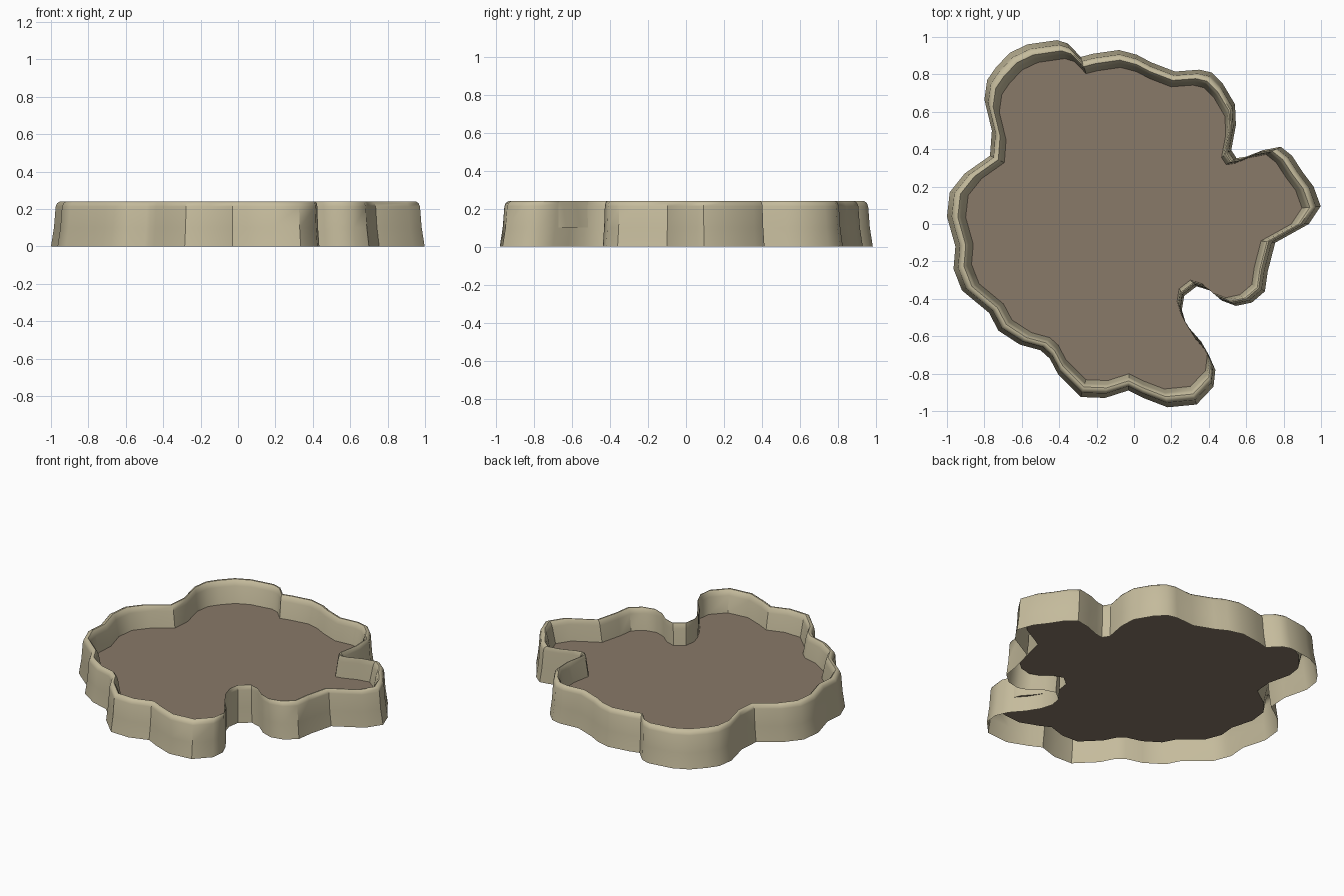
import bpy, bmesh, math

# Outline of the pond at ground level, counter-clockwise from the back
OUTLINE = [
    (-.41, .983), (-.57, .96), (-.665, .915), (-.74, .835), (-.785, .77), (-.80, .665),
    (-.76, .50), (-.77, .365), (-.905, .27), (-.985, .17), (-1.0, .04), (-.955, -.12),
    (-.965, -.24), (-.92, -.355), (-.775, -.475), (-.725, -.57), (-.61, -.645),
    (-.50, -.675), (-.45, -.72), (-.405, -.805), (-.285, -.925), (-.155, -.93),
    (-.03, -.89), (.05, -.93), (.18, -.98), (.335, -.965), (.425, -.87), (.435, -.78),
    (.40, -.70), (.33, -.62), (.28, -.54), (.256, -.46), (.268, -.385), (.335, -.333),
    (.405, -.355), (.47, -.41), (.545, -.438), (.63, -.42), (.70, -.36), (.715, -.255),
    (.755, -.10), (.935, 0), (.998, .095), (.96, .20), (.90, .28), (.845, .365),
    (.785, .413), (.69, .395), (.60, .36), (.548, .352), (.52, .395), (.545, .53),
    (.54, .64), (.475, .75), (.415, .81), (.35, .825), (.22, .815), (.09, .865),
    (.015, .905), (-.08, .93), (-.22, .91), (-.285, .893), (-.32, .93), (-.355, .965)]

# Wall section: (scale of the outline, height), outside foot to inside foot
SECTION = [(1, 0), (.984, .10), (.975, .212), (.968, .23), (.953, .24),
           (.942, .24), (.93, .228), (.922, .205), (.90, .10)]


def material(name, rgb):
    m = bpy.data.materials.new(name)
    m.diffuse_color = (*rgb, 1)
    return m


def ring(bm, s, z):
    return [bm.verts.new((x * s, y * s, z)) for x, y in OUTLINE]


def finish(bm, name, mat):
    me = bpy.data.meshes.new(name)
    bm.to_mesh(me)
    bm.free()
    me.materials.append(mat)
    ob = bpy.data.objects.new(name, me)
    bpy.context.collection.objects.link(ob)
    return ob


# Rounded stone wall, open underneath
bm = bmesh.new()
rings = [ring(bm, s, z) for s, z in SECTION]
n = len(OUTLINE)
for a, b in zip(rings, rings[1:]):
    for i in range(n):
        j = (i + 1) % n
        bm.faces.new((a[i], a[j], b[j], b[i]))
wall = finish(bm, "rim_wall", material("pale stone", (0.56, 0.50, 0.335)))
bpy.context.view_layer.objects.active = wall
wall.select_set(True)
bpy.ops.object.shade_smooth_by_angle(angle=math.radians(40))

# Flat floor inside the wall
bm = bmesh.new()
f = bm.faces.new(ring(bm, .90, .10))
bmesh.ops.triangulate(bm, faces=[f])
finish(bm, "basin_floor", material("brown floor", (0.25, 0.192, 0.139)))
